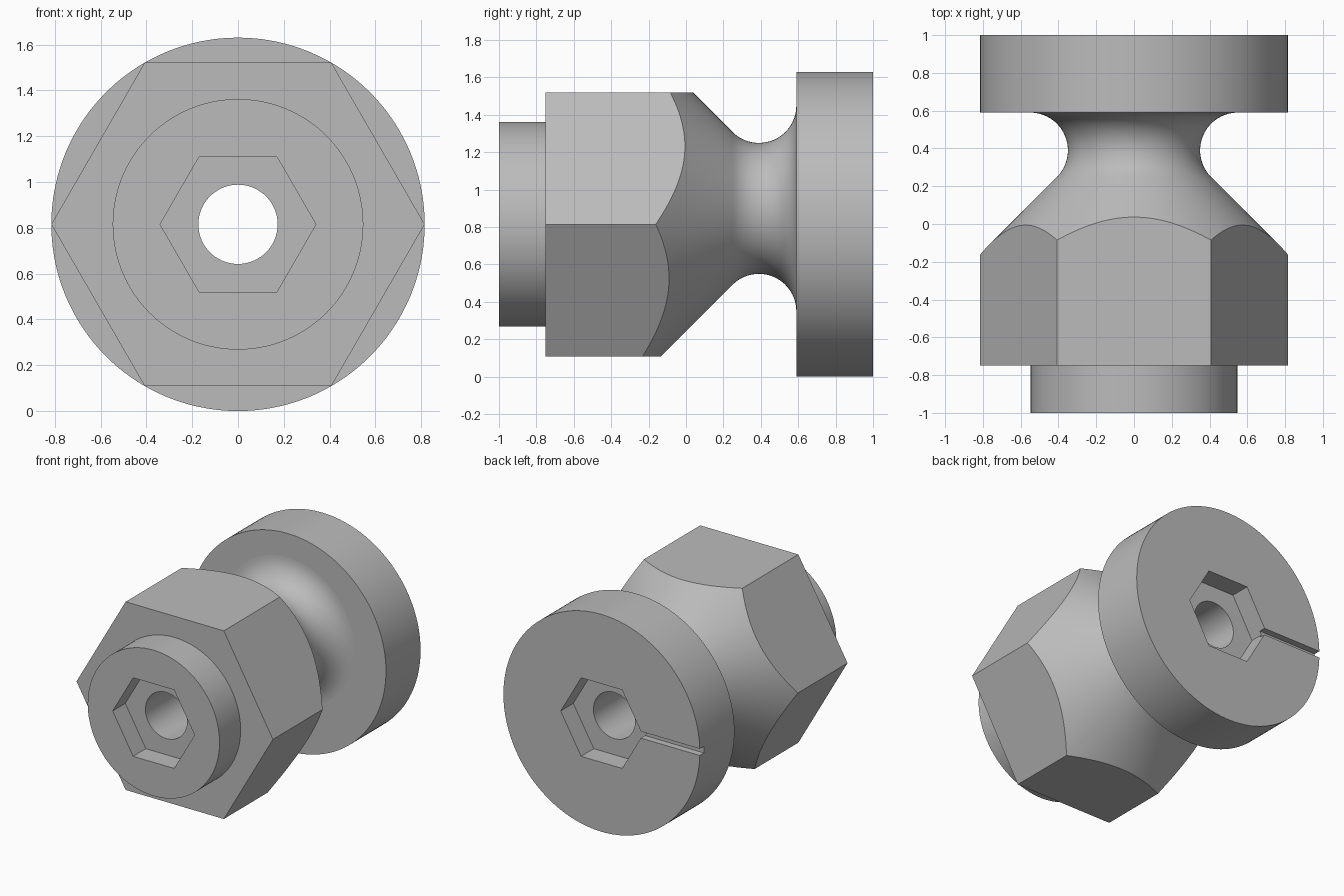
import bpy
import bmesh
from math import cos, sin, pi, radians

cube = bpy.data.objects.get("Cube")
if cube:
    bpy.data.objects.remove(cube, do_unlink=True)

grey = bpy.data.materials.new("plain grey")
grey.use_nodes = True
colour = (0.5, 0.5, 0.5, 1)
grey.diffuse_color = colour
grey.node_tree.nodes["Principled BSDF"].inputs["Base Color"].default_value = colour

R = 0.815        # flange radius and main axis height
NECK_Z = 0.9     # the neck is turned off-centre
SEG = 144


def lathe(name, profile, sides=SEG, cz=R):
    """Closed solid around the y axis from (y, radius) points."""
    bm = bmesh.new()
    rings = []
    for y, r in profile:
        angles = [2 * pi * i / sides for i in range(sides)]
        rings.append([bm.verts.new((r * cos(a), y, cz + r * sin(a))) for a in angles])
    for a, b in zip(rings, rings[1:]):
        for i in range(sides):
            j = (i + 1) % sides
            bm.faces.new((a[i], a[j], b[j], b[i]))
    bm.faces.new(rings[0])
    bm.faces.new(rings[-1])
    bmesh.ops.recalc_face_normals(bm, faces=bm.faces)
    mesh = bpy.data.meshes.new(name)
    bm.to_mesh(mesh)
    bm.free()
    mesh.materials.append(grey)
    obj = bpy.data.objects.new(name, mesh)
    bpy.context.collection.objects.link(obj)
    return obj


def combine(target, tool, operation):
    mod = target.modifiers.new(operation, "BOOLEAN")
    mod.operation = operation
    mod.solver = "EXACT"
    mod.object = tool
    bpy.context.view_layer.objects.active = target
    bpy.ops.object.modifier_apply(modifier=mod.name)
    bpy.data.objects.remove(tool, do_unlink=True)


# Hexagonal head, trimmed by the cone and the rounded neck
body = lathe("spindle_body", [(-0.75, R), (0.65, R)], 6)
turned = [(-0.9, 1.0), (-0.342, 1.0)]
for i in range(21):
    a = radians(225 + 135 * i / 20)
    turned.append((0.39 + 0.2 * cos(a), 0.55 + 0.2 * sin(a)))
turned.append((0.63, 0.55))
combine(body, lathe("neck_envelope", turned, cz=NECK_Z), "INTERSECT")

# Rear flange and front boss
combine(body, lathe("rear_flange", [(0.59, R), (1, R)]), "UNION")
combine(body, lathe("front_boss", [(-1, 0.547), (-0.7, 0.547)]), "UNION")

# Through bore and hexagonal sockets at both ends
combine(body, lathe("bore", [(-1.2, 0.173), (1.2, 0.173)], 72), "DIFFERENCE")
for y0, y1 in ((-1.1, -0.85), (0.85, 1.1)):
    combine(body, lathe("hex_socket", [(y0, 0.34), (y1, 0.34)], 6), "DIFFERENCE")

# Radial slot in the rear face
bpy.ops.mesh.primitive_cube_add(size=1, location=(-0.6, 1, R))
slot = bpy.context.object
slot.name = "slot_cutter"
slot.scale = (0.6, 0.1, 0.05)
slot.data.materials.append(grey)
bpy.context.view_layer.update()
combine(body, slot, "DIFFERENCE")

# Smooth turned surfaces, crisp edges
bpy.ops.object.select_all(action="DESELECT")
body.select_set(True)
bpy.context.view_layer.objects.active = body
bpy.ops.object.shade_smooth_by_angle(angle=radians(20))
for face in body.data.polygons:
    if abs(face.normal.y) > 0.999:
        face.use_smooth = False
